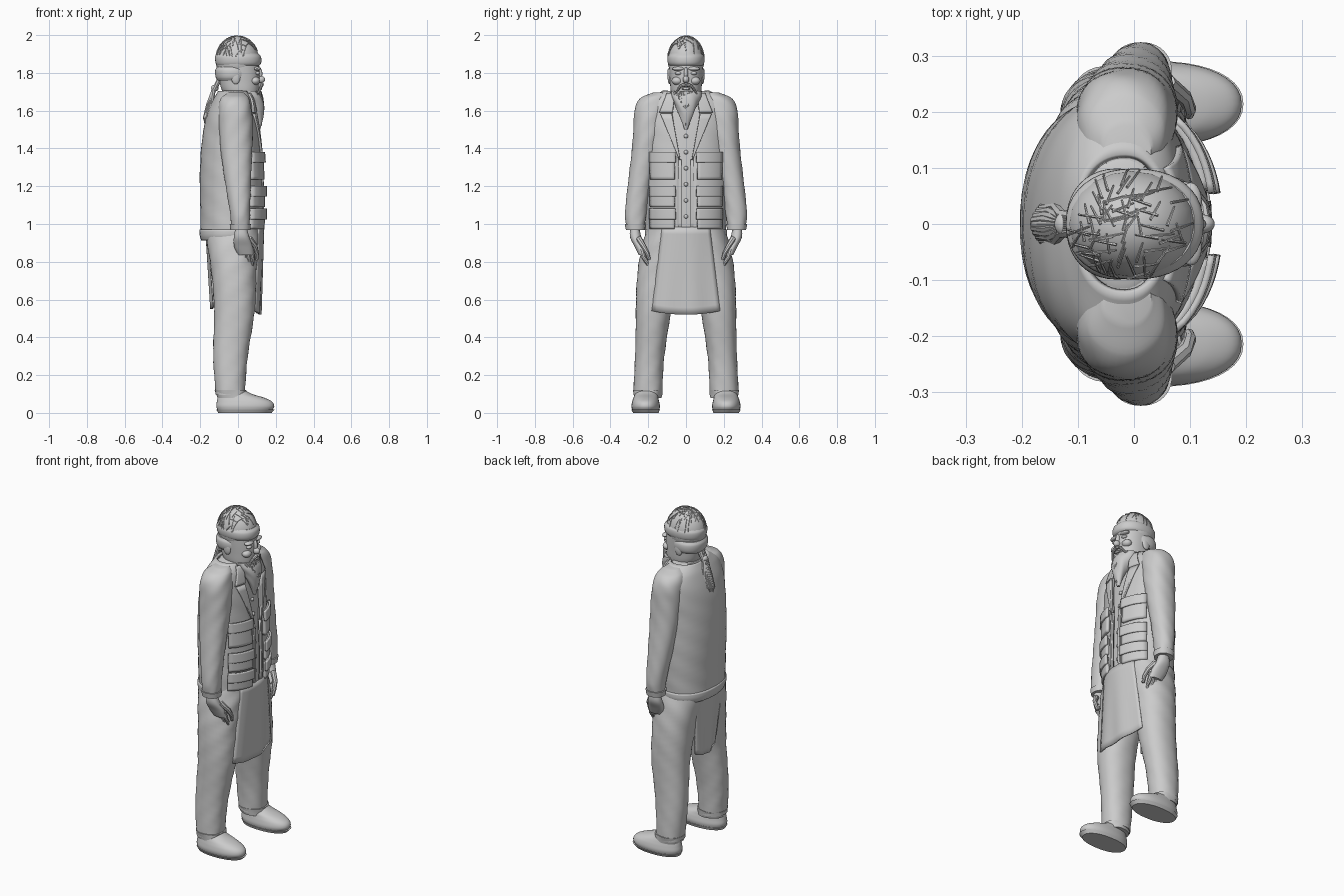
import bpy, bmesh, math, random
from mathutils import Vector

random.seed(4)
cube = bpy.data.objects.get("Cube")
if cube:
    bpy.data.objects.remove(cube)

grey = bpy.data.materials.new("plain grey")
grey.use_nodes = True
grey.diffuse_color = (0.6, 0.6, 0.6, 1)
grey.node_tree.nodes["Principled BSDF"].inputs["Base Color"].default_value = (0.6, 0.6, 0.6, 1)


def finish(name, bm, mirror=False, thick=0, angle=40):
    """Turn a bmesh into a smooth shaded object, mirrored across y if paired."""
    bmesh.ops.recalc_face_normals(bm, faces=bm.faces)
    mesh = bpy.data.meshes.new(name)
    bm.to_mesh(mesh)
    bm.free()
    mesh.materials.append(grey)
    ob = bpy.data.objects.new(name, mesh)
    bpy.context.collection.objects.link(ob)
    bpy.ops.object.select_all(action='DESELECT')
    ob.select_set(True)
    bpy.context.view_layer.objects.active = ob
    bpy.ops.object.shade_smooth_by_angle(angle=math.radians(angle))
    if thick:
        mod = ob.modifiers.new("thickness", 'SOLIDIFY')
        mod.thickness, mod.offset = thick, 0
    if mirror:
        mod = ob.modifiers.new("pair", 'MIRROR')
        mod.use_axis = (False, True, False)
    return ob


def skin(bm, rows, closed=True, caps=True):
    """Join rows of points into a surface."""
    vs = [[bm.verts.new(p) for p in row] for row in rows]
    n = len(vs[0])
    for a, b in zip(vs, vs[1:]):
        for i in range(n if closed else n - 1):
            j = (i + 1) % n
            bm.faces.new((a[i], a[j], b[j], b[i]))
    if closed and caps:
        bm.faces.new(vs[0])
        bm.faces.new(vs[-1])


def section(st, z):
    """Smoothly read back, front, inner and outer limits at a height."""
    i = 0
    while i < len(st) - 2 and z > st[i + 1][0]:
        i += 1
    a, b = st[i], st[i + 1]
    p, q = st[max(i - 1, 0)], st[min(i + 2, len(st) - 1)]
    h = b[0] - a[0]
    t = (z - a[0]) / h
    out = []
    for k in range(1, 5):
        ma = (b[k] - p[k]) / (b[0] - p[0]) * h
        mb = (q[k] - a[k]) / (q[0] - a[0]) * h
        out.append((2*t**3 - 3*t*t + 1) * a[k] + (t**3 - 2*t*t + t) * ma
                   + (3*t*t - 2*t**3) * b[k] + (t**3 - t*t) * mb)
    return out


def loft(name, st, mirror=False, power=2.2, fold=0.0, gap=None, n=40, steps=6, grow=0.0):
    """Stack rounded sections; a gap leaves the front open by a half width."""
    rows = []
    heights = [a[0] + (b[0] - a[0]) * k / steps for a, b in zip(st, st[1:]) for k in range(steps)]
    for z in heights + [st[-1][0]]:
        x0, x1, y0, y1 = section(st, z)
        cx, cy = (x0 + x1) / 2, (y0 + y1) / 2
        rx, ry = (x1 - x0) / 2 + grow, (y1 - y0) / 2 + grow
        start = math.asin(min(gap(z) / ry, 0.9)) if gap else 0
        row = []
        for i in range(n):
            a = start + (2*math.pi - 2*start) * i / (n - 1 if gap else n)
            c, s = math.cos(a), math.sin(a)
            w = 1 + fold * math.sin(3*a + 19*z) * math.sin(31*z + 2*a)
            row.append((cx + rx * w * math.copysign(abs(c)**(2/power), c),
                        cy + ry * w * math.copysign(abs(s)**(2/power), s), z))
        rows.append(row)
    bm = bmesh.new()
    skin(bm, rows, closed=not gap)
    return finish(name, bm, mirror, 0.014 if gap else 0)


def tube(bm, pts, r0, r1, n=8):
    """Tapered round strand through a few points."""
    pts = [Vector(p) for p in pts]
    rows = []
    for i, p in enumerate(pts):
        d = pts[min(i + 1, len(pts) - 1)] - pts[max(i - 1, 0)]
        q = d.to_track_quat('Z', 'Y')
        r = r0 + (r1 - r0) * i / (len(pts) - 1)
        rows.append([p + q @ Vector((r*math.cos(2*math.pi*k/n), r*math.sin(2*math.pi*k/n), 0)) for k in range(n)])
    skin(bm, rows)


def blob(name, loc, size, mirror=False):
    bm = bmesh.new()
    bmesh.ops.create_uvsphere(bm, u_segments=20, v_segments=12, radius=1)
    for v in bm.verts:
        v.co = Vector(loc) + v.co * Vector(size)
    return finish(name, bm, mirror)


# Torso clothing: shirt inside an open jacket
body = [(0.93, -0.19, 0.12, -0.205, 0.205), (1.05, -0.193, 0.125, -0.21, 0.21),
        (1.25, -0.195, 0.122, -0.215, 0.215), (1.45, -0.183, 0.108, -0.22, 0.22),
        (1.57, -0.16, 0.092, -0.225, 0.225), (1.65, -0.128, 0.075, -0.205, 0.205),
        (1.7, -0.1, 0.06, -0.12, 0.12)]


def opening(z):
    return 0.028 + max(0, z - 1.3) * 0.13


loft("shirt", body, grow=-0.014)
loft("jacket", body, gap=opening, fold=0.012, n=56)


def patch(name, low, high, z0, z1, lift, thick=0.012):
    """Cloth plate lying on the jacket front between two slanted edges."""
    rows = []
    for k in range(9):
        t = k / 8
        z = z0 + (z1 - z0) * t
        x0, x1, y0, y1 = section(body, z)
        a, b = (low[i] + (high[i] - low[i]) * t for i in (0, 1))
        row = []
        for i in range(9):
            y = a + (b - a) * i / 8
            curve = max(0, 1 - abs(y / y1)**2.2)**(1 / 2.2)
            row.append(((x0 + x1)/2 + (x1 - x0)/2 * curve + lift, y, z))
        rows.append(row)
    bm = bmesh.new()
    skin(bm, rows, closed=False)
    return finish(name, bm, True, thick)


for label, z0, z1 in (("chest", 1.235, 1.37), ("middle", 1.09, 1.19), ("lower", 0.975, 1.07)):
    patch(label + "_pockets", (0.06, 0.185), (0.062, 0.187), z0, z1, 0.014, 0.018)
    patch(label + "_pocket_flaps", (0.054, 0.192), (0.056, 0.192), z1 - 0.045, z1 + 0.012, 0.027)
patch("lapels", (0.03, 0.035), (0.075, 0.135), 1.34, 1.585, 0.012)
patch("collar", (0.07, 0.14), (0.06, 0.1), 1.59, 1.69, 0.012)
patch("front_facings", (0.024, 0.04), (0.024, 0.04), 0.96, 1.34, 0.008)
loft("jacket_hem", [(0.915, -0.188, 0.1, -0.2, 0.2), (0.94, -0.196, 0.115, -0.21, 0.21),
                    (0.97, -0.196, 0.118, -0.21, 0.21)], gap=lambda z: 0.05, steps=3)
for i in range(6):
    z = 1.04 + i * 0.085
    blob("shirt_button", (section(body, z)[1] - 0.01, 0, z), (0.008, 0.011, 0.011))

# Sleeves and cuffs
loft("sleeves", [(0.975, -0.035, 0.06, 0.222, 0.315), (1.05, -0.042, 0.062, 0.21, 0.323),
                 (1.2, -0.065, 0.068, 0.185, 0.308), (1.4, -0.092, 0.076, 0.14, 0.287),
                 (1.53, -0.103, 0.076, 0.11, 0.278), (1.62, -0.103, 0.068, 0.09, 0.268),
                 (1.67, -0.088, 0.055, 0.08, 0.235), (1.695, -0.055, 0.03, 0.09, 0.175)], True, fold=0.03)
loft("cuffs", [(0.968, -0.04, 0.065, 0.217, 0.318), (1.0, -0.044, 0.068, 0.214, 0.324)], True, steps=2)

# Hands
loft("palms", [(0.835, 0.0, 0.082, 0.205, 0.25), (0.88, -0.02, 0.077, 0.218, 0.272),
               (0.93, -0.022, 0.06, 0.237, 0.296), (0.985, -0.012, 0.045, 0.247, 0.296)], True)
bm = bmesh.new()
for i in range(4):
    x = 0.008 + i * 0.021
    drop = 0.012 * abs(i - 1.6)
    tube(bm, [(x, 0.232, 0.87), (x + 0.006, 0.225, 0.825), (x + 0.006, 0.207, 0.78 + drop),
              (x - 0.004, 0.188, 0.738 + drop)], 0.0135, 0.008)
tube(bm, [(0.06, 0.25, 0.925), (0.09, 0.226, 0.885), (0.1, 0.205, 0.845), (0.098, 0.195, 0.81)], 0.016, 0.009)
finish("fingers", bm, True)

# Trousers and shoes
loft("trouser_legs", [(0.095, -0.118, 0.035, 0.125, 0.277), (0.3, -0.13, 0.053, 0.115, 0.27),
                      (0.55, -0.128, 0.088, 0.075, 0.265), (0.75, -0.14, 0.1, 0.018, 0.255),
                      (0.88, -0.16, 0.108, -0.01, 0.235), (0.98, -0.17, 0.108, -0.02, 0.205)],
     True, fold=0.03)
loft("trouser_cuffs", [(0.08, -0.11, 0.045, 0.13, 0.275), (0.12, -0.122, 0.045, 0.122, 0.28)], True, fold=0.04)
loft("shoes", [(0.012, -0.108, 0.18, 0.142, 0.284), (0.035, -0.115, 0.192, 0.138, 0.289),
               (0.06, -0.112, 0.18, 0.142, 0.285), (0.08, -0.108, 0.14, 0.147, 0.278),
               (0.1, -0.102, 0.075, 0.15, 0.27), (0.125, -0.095, 0.03, 0.155, 0.262)], True)
loft("soles", [(0.0, -0.105, 0.178, 0.145, 0.28), (0.018, -0.115, 0.195, 0.138, 0.29)], True, steps=2)


# Apron front and back flap
def sheet(name, x_top, x_low, w_top, w_low, z_top, z_low, bend):
    rows = []
    for k in range(13):
        t = k / 12
        row = []
        for i in range(17):
            u = i / 8 - 1
            x = x_top + (x_low - x_top) * t - bend * u * u + 0.004 * math.sin(7*u) * t
            z = z_top + (z_low - z_top) * t - 0.02 * t * (1 - u * u)
            row.append((x, u * (w_top + (w_low - w_top) * t), z))
        rows.append(row)
    bm = bmesh.new()
    skin(bm, rows, closed=False)
    return finish(name, bm, thick=0.009)


sheet("apron", 0.135, 0.118, 0.125, 0.18, 0.985, 0.54, 0.03)
sheet("back_flap", -0.168, -0.14, 0.13, 0.09, 0.95, 0.57, -0.015)

# Head, neck and face
loft("neck", [(1.62, -0.085, 0.06, -0.075, 0.075), (1.77, -0.075, 0.05, -0.065, 0.065)])
loft("head", [(1.645, -0.02, 0.09, -0.055, 0.055), (1.69, -0.075, 0.108, -0.078, 0.078),
              (1.76, -0.1, 0.115, -0.085, 0.085), (1.83, -0.11, 0.113, -0.089, 0.089),
              (1.9, -0.11, 0.105, -0.09, 0.09)])
blob("nose", (0.122, 0, 1.765), (0.022, 0.017, 0.019))
blob("nose_bridge", (0.113, 0, 1.795), (0.016, 0.011, 0.035))
blob("brows", (0.101, 0.04, 1.822), (0.02, 0.034, 0.011), True)
blob("eyes", (0.102, 0.04, 1.798), (0.014, 0.018, 0.01), True)
blob("cheeks", (0.09, 0.046, 1.758), (0.026, 0.03, 0.022), True)
blob("ears", (-0.012, 0.087, 1.775), (0.024, 0.01, 0.035), True)
blob("lips", (0.118, 0, 1.716), (0.01, 0.022, 0.007))

# Beard with a pointed end, and moustache strands
loft("beard", [(1.5, 0.103, 0.118, -0.008, 0.008), (1.56, 0.085, 0.132, -0.03, 0.03),
               (1.62, 0.05, 0.138, -0.055, 0.055), (1.67, 0.0, 0.132, -0.077, 0.077),
               (1.705, -0.01, 0.118, -0.08, 0.08)], fold=0.06)
bm = bmesh.new()
for i in range(30):
    y = random.uniform(-0.07, 0.07)
    x = 0.13 - 7 * y * y
    end = 1.51 + abs(y) * 1.7 + random.uniform(0, 0.05)
    tube(bm, [(x - 0.01, y, 1.7), (x + 0.006, y * 0.85, (1.7 + end) / 2), (x - 0.006, y * 0.4, end)], 0.007, 0.002, 6)
for side in (-1, 1):
    tube(bm, [(0.126, 0.004*side, 1.738), (0.124, 0.03*side, 1.73), (0.106, 0.058*side, 1.69)], 0.011, 0.005)
finish("whisker_strands", bm)

# Head wrap: dome, bands and crossing threads
centre, size = Vector((-0.004, 0, 1.87)), Vector((0.115, 0.097, 0.125))
blob("wrap_dome", centre, size)
for label, z, h, front in (("brow_band", 1.868, 0.034, 0.122), ("side_band", 1.795, 0.036, 0.06)):
    loft(label, [(z - h, -0.108, front - 0.014, -0.084, 0.084), (z - h*0.5, -0.118, front, -0.096, 0.096),
                 (z + h*0.5, -0.121, front, -0.098, 0.098), (z + h, -0.112, front - 0.014, -0.088, 0.088)], steps=4)
bm = bmesh.new()
for i in range(75):
    a, r = random.uniform(0, 2 * math.pi), math.sqrt(random.uniform(0, 0.9))
    heading = random.choice((0.3, 1.2, 1.8, 2.8)) + random.uniform(-0.2, 0.2)
    pts = []
    for k in range(5):
        p = Vector((r*math.cos(a) + (k - 2)*0.09*math.cos(heading), r*math.sin(a) + (k - 2)*0.09*math.sin(heading), 0))
        if p.length > 0.99:
            p *= 0.99 / p.length
        p.z = math.sqrt(1 - p.length_squared)
        pts.append(centre + p * size * 1.012)
    tube(bm, pts, 0.0028, 0.0018, 5)
finish("wrap_threads", bm)

# Gathered tail hanging from the back of the wrap
bm = bmesh.new()
for i in range(9):
    s = (i - 4) / 4
    tube(bm, [(-0.1, s * 0.012, 1.76), (-0.128, s * 0.014, 1.71), (-0.16 + 0.02*s*s, s * 0.028, 1.63),
              (-0.178 + 0.015*s*s, s * 0.03, 1.56), (-0.17, s * 0.014, 1.5 + 0.02 * abs(s))], 0.013, 0.006)
finish("tail", bm)
blob("tail_knot", (-0.122, 0, 1.72), (0.02, 0.022, 0.018))
